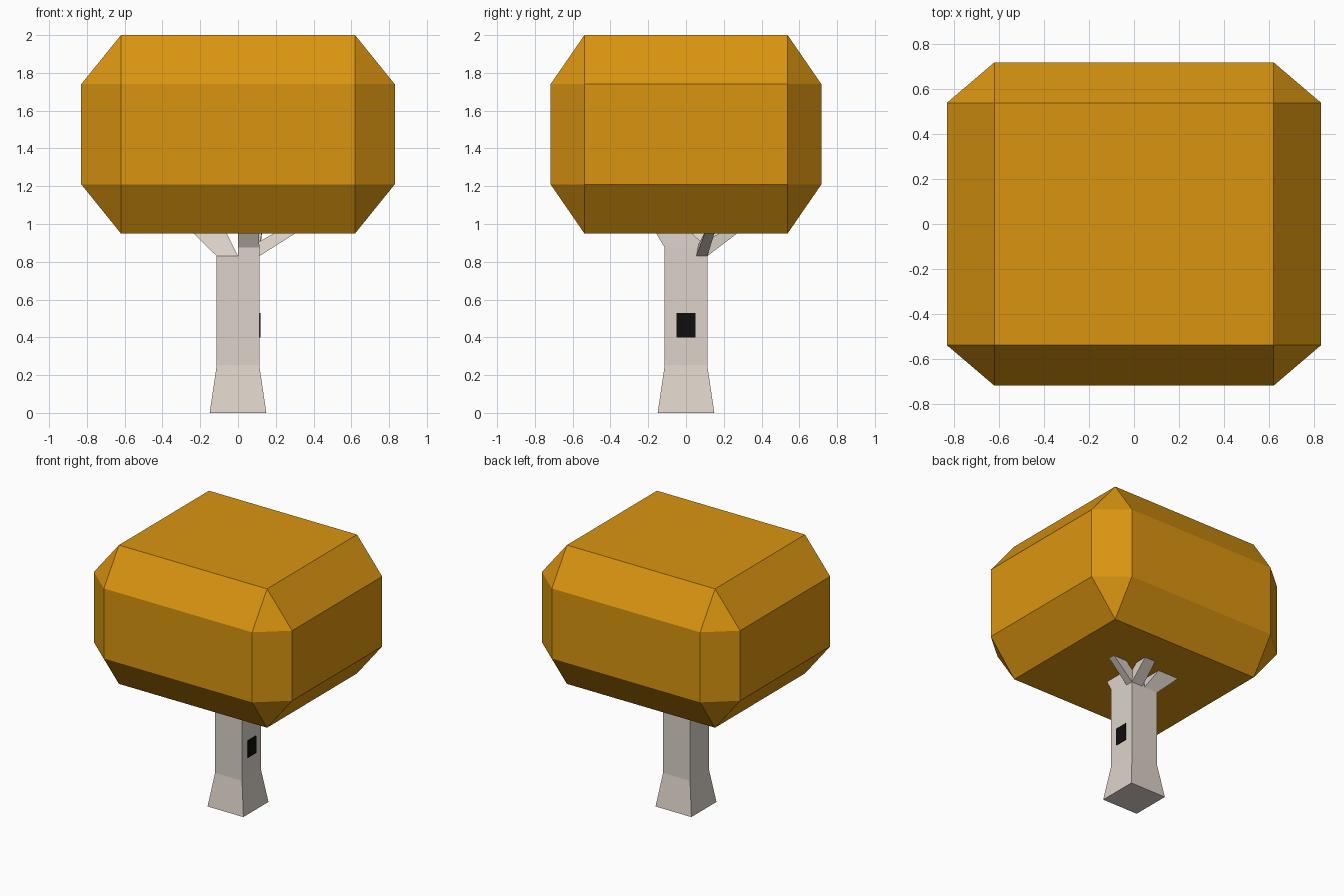
import bpy, bmesh

if "Cube" in bpy.data.objects:
    bpy.data.objects.remove(bpy.data.objects["Cube"])


def material(name, rgb):
    m = bpy.data.materials.new(name)
    lin = [((c / 255 + 0.055) / 1.055) ** 2.4 if c > 10 else c / 255 / 12.92 for c in rgb]
    m.diffuse_color = (*lin, 1)
    m.use_nodes = True
    m.node_tree.nodes["Principled BSDF"].inputs["Base Color"].default_value = m.diffuse_color
    return m


LEAF = material("amber_leaves", (218, 149, 16))
BARK = material("pale_bark", (221, 212, 202))
DARK = material("dark_mark", (14, 14, 14))


def rect(x0, x1, y0, y1, z):
    return [(x0, y0, z), (x1, y0, z), (x1, y1, z), (x0, y1, z)]


def finish(name, bm, mat):
    bmesh.ops.recalc_face_normals(bm, faces=bm.faces)
    me = bpy.data.meshes.new(name)
    bm.to_mesh(me)
    bm.free()
    me.materials.append(mat)
    ob = bpy.data.objects.new(name, me)
    bpy.context.collection.objects.link(ob)


def loft(name, rings, mat):
    """Skin a stack of four-point rings and cap both ends."""
    bm = bmesh.new()
    vs = [[bm.verts.new(p) for p in r] for r in rings]
    for a, b in zip(vs, vs[1:]):
        for i in range(4):
            j = (i + 1) % 4
            bm.faces.new((a[i], a[j], b[j], b[i]))
    bm.faces.new(vs[0])
    bm.faces.new(vs[-1])
    finish(name, bm, mat)


# Canopy: box with wide bevels, octagonal in the middle
bm = bmesh.new()
for sx in (-1, 1):
    for sy in (-1, 1):
        for x, y, zs in ((0.62, 0.538, (0.95, 2.0)),
                         (0.83, 0.538, (1.21, 1.74)),
                         (0.62, 0.717, (1.21, 1.74))):
            for z in zs:
                bm.verts.new((sx * x, sy * y, z))
bmesh.ops.convex_hull(bm, input=bm.verts)
bmesh.ops.dissolve_limit(bm, angle_limit=0.02, verts=bm.verts, edges=bm.edges)
finish("canopy", bm, LEAF)

# Trunk with flared foot
t = 0.113
loft("trunk", [rect(-0.15, 0.15, -0.15, 0.15, 0), rect(-t, t, -t, t, 0.25),
               rect(-t, t, -t, t, 0.83)], BARK)

# Front right fork leaning forward
loft("front_fork", [rect(0, t, -t, t, 0.83), rect(0, t, -t, t, 0.875),
                    rect(0, 0.11, -0.175, 0.0, 0.98)], BARK)

# Left fork leaning back and outward
loft("left_fork", [rect(-t, 0, -t, t, 0.83),
                   rect(-0.265, -0.075, 0.02, 0.21, 0.98)], BARK)

# Thin right branch
loft("right_branch", [[(0.05, 0.055, 0.87), (t, 0.055, 0.83), (t, t, 0.83), (0.05, t, 0.87)],
                      rect(0.24, 0.35, 0.11, 0.16, 0.98)], BARK)

# Thin back branch
loft("back_branch", [[(0.02, t, 0.83), (t, t, 0.83), (t, 0.05, 0.87), (0.02, 0.05, 0.87)],
                     [(0.04, 0.31, 0.98), (0.13, 0.31, 0.98), (0.13, 0.22, 0.98), (0.04, 0.22, 0.98)]], BARK)

# Dark mark on the right of the trunk
loft("bark_mark", [rect(0.11, 0.118, -0.05, 0.05, 0.40),
                   rect(0.11, 0.118, -0.05, 0.05, 0.53)], DARK)
